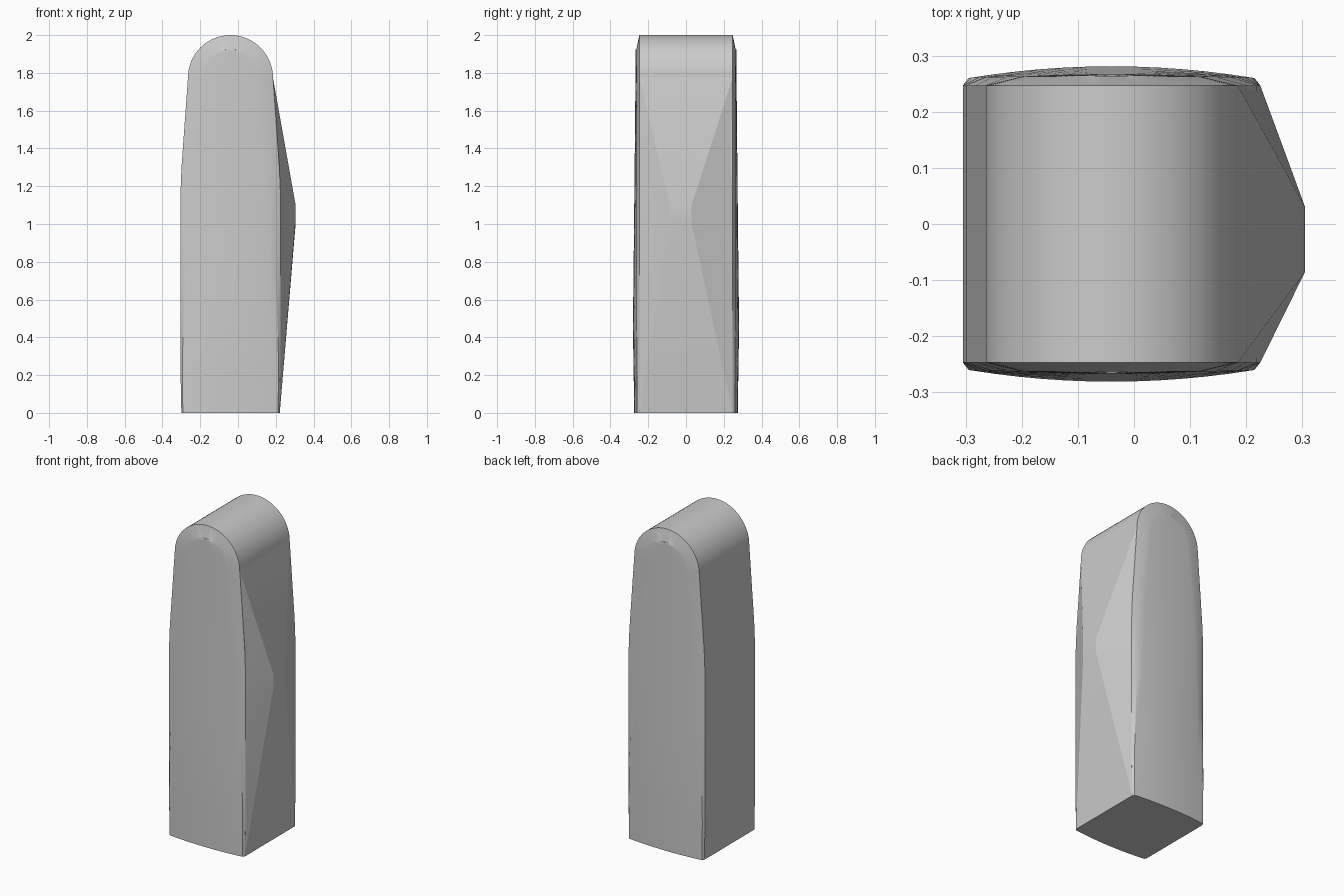
import bpy, bmesh, math

cube = bpy.data.objects.get("Cube")
if cube:
    bpy.data.objects.remove(cube, do_unlink=True)

grey = bpy.data.materials.new("plain_grey")
grey.use_nodes = True
COLOR = (0.6, 0.6, 0.6, 1)
grey.diffuse_color = COLOR
grey.node_tree.nodes["Principled BSDF"].inputs["Base Color"].default_value = COLOR

CX = -0.04        # centre line of the arched body
SIDE_Y = 0.247    # where the side walls end
SPRING = 1.775    # height where the arch begins
RADIUS = 0.225


def lerp_table(table, z):
    """Read a value off a list of (height, value) pairs."""
    for (z0, a), (z1, b) in zip(table, table[1:]):
        if z <= z1:
            return a + (b - a) * (z - z0) / (z1 - z0)
    return table[-1][1]


def finish(name, bm, angle):
    bmesh.ops.recalc_face_normals(bm, faces=bm.faces)
    mesh = bpy.data.meshes.new(name)
    bm.to_mesh(mesh)
    bm.free()
    mesh.materials.append(grey)
    obj = bpy.data.objects.new(name, mesh)
    bpy.context.collection.objects.link(obj)
    bpy.ops.object.select_all(action='DESELECT')
    obj.select_set(True)
    bpy.context.view_layer.objects.active = obj
    bpy.ops.object.shade_smooth_by_angle(angle=math.radians(angle))
    return obj


# Arched body: horizontal rows of (outer z, outer half width, inner z, inner half width)
half_width = [(0, 0.26), (0.25, 0.265), (1.15, 0.265), (1.3, 0.259), (SPRING, RADIUS)]
rim = [(0, 0.008), (0.35, 0.011), (SPRING, 0.065)]
face_y = [(0, 0.274), (0.45, 0.281), (1.2, 0.273), (1.93, 0.266)]
edge_y = [(0, 0.259), (0.5, 0.261), (1.93, 0.263)]

rows = []
for z in (0, 0.01, 0.25, 0.45, 0.8, 1.15, 1.3, 1.55):
    w = lerp_table(half_width, z)
    rows.append((z, w, z, w - lerp_table(rim, z)))
STEPS = 16
for i in range(STEPS + 1):
    a = math.pi / 2 * i / STEPS
    c, s = math.cos(a), math.sin(a)
    rows.append((SPRING + RADIUS * s, RADIUS * c,
                 SPRING + (RADIUS - 0.075) * s, (RADIUS - 0.065) * c))

columns = [i / 6 for i in range(-6, 7)]
bm = bmesh.new()
loops = []
for zo, wo, zi, wi in rows:
    loop = []
    for side in (-1, 1):
        y_mid, y_end = lerp_table(face_y, zi), lerp_table(edge_y, zi)
        half = [(-wo, SIDE_Y, zo)]
        half += [(t * wi, y_end + (y_mid - y_end) * (1 - t * t), zi) for t in columns]
        half += [(wo, SIDE_Y, zo)]
        for x, y, z in half:
            loop.append(bm.verts.new((CX - side * x, side * y, z)))
    loops.append(loop)
for low, high in zip(loops, loops[1:]):
    for i in range(len(low)):
        j = (i + 1) % len(low)
        bm.faces.new((low[i], low[j], high[j], high[i]))
bm.faces.new(loops[0])
bmesh.ops.remove_doubles(bm, verts=bm.verts, dist=0.0005)
finish("arched_body", bm, 25)

# Faceted bulge on the left side wall, rising to a small blunt peak
bm = bmesh.new()
for y in (-SIDE_Y, SIDE_Y):
    for x, z in ((0.221, 0), (0.225, 0.25), (0.225, 1.15), (0.185, SPRING)):
        bm.verts.new((x, y, z))
for y, z in ((-0.085, 1.1), (-0.085, 1.02), (0.03, 1.1), (0.03, 1.0)):
    bm.verts.new((0.305, y, z))
bmesh.ops.convex_hull(bm, input=bm.verts)
finish("side_bulge", bm, 12)
